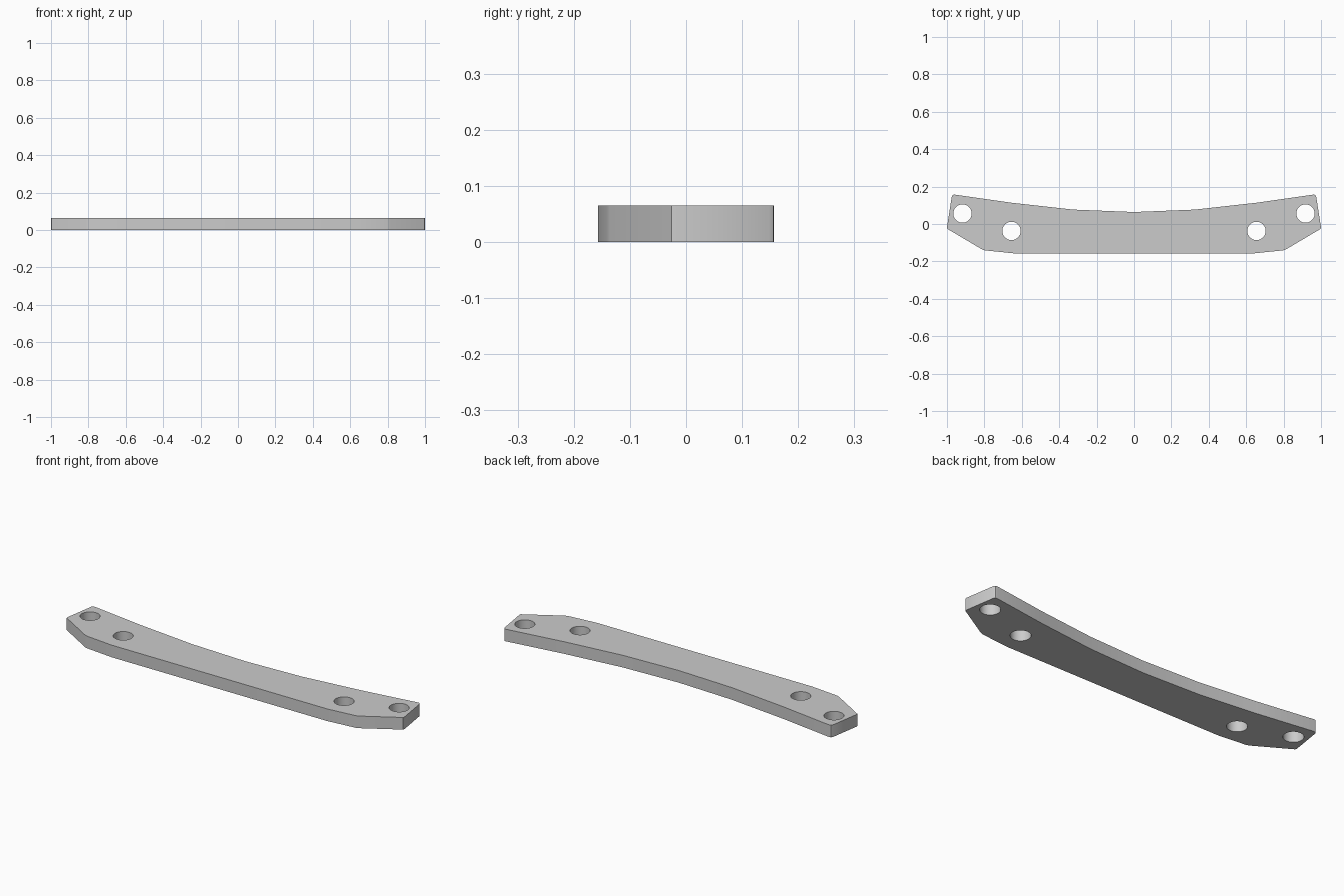
import bpy
import bmesh
from math import cos, sin, tau, radians

cube = bpy.data.objects.get("Cube")
if cube:
    bpy.data.objects.remove(cube, do_unlink=True)

THICKNESS = 0.065
HOLE_RADIUS = 0.049

# Plain grey finish
grey = bpy.data.materials.new("plain grey")
grey.use_nodes = True
colour = (0.6, 0.6, 0.6, 1)
grey.diffuse_color = colour
grey.node_tree.nodes["Principled BSDF"].inputs["Base Color"].default_value = colour

# Half outline from the concave back edge round the chamfered end to the front
half = [(0.325, 0.077), (0.65, 0.113), (0.958, 0.157), (0.968, 0.156),
        (0.974, 0.148), (1.0, -0.018), (0.998, -0.026), (0.812, -0.136),
        (0.798, -0.141), (0.64, -0.157)]
outline = [(0, 0.064)] + half + [(-x, y) for x, y in reversed(half)]


def add_loop(bm, points):
    verts = [bm.verts.new((x, y, 0)) for x, y in points]
    return [bm.edges.new((a, b)) for a, b in zip(verts, verts[1:] + verts[:1])]


def circle(cx, cy, radius, sides=40):
    return [(cx + radius * cos(tau * i / sides), cy + radius * sin(tau * i / sides))
            for i in range(sides)]


# Flat plate with two bolt holes in each end, extruded to its thickness
bm = bmesh.new()
edges = add_loop(bm, outline)
for side in (1, -1):
    for x, y in ((0.917, 0.056), (0.655, -0.037)):
        edges += add_loop(bm, circle(side * x, y, HOLE_RADIUS))
bmesh.ops.triangle_fill(bm, edges=edges, use_beauty=True, normal=(0, 0, 1))
extruded = bmesh.ops.extrude_face_region(bm, geom=bm.faces[:], use_keep_orig=True)
top = [v for v in extruded["geom"] if isinstance(v, bmesh.types.BMVert)]
bmesh.ops.translate(bm, verts=top, vec=(0, 0, THICKNESS))
bmesh.ops.recalc_face_normals(bm, faces=bm.faces[:])

mesh = bpy.data.meshes.new("curved_mounting_plate")
bm.to_mesh(mesh)
bm.free()
mesh.materials.append(grey)
plate = bpy.data.objects.new("curved_mounting_plate", mesh)
bpy.context.collection.objects.link(plate)

# Smooth walls with crisp rims
bpy.ops.object.select_all(action="DESELECT")
plate.select_set(True)
bpy.context.view_layer.objects.active = plate
bpy.ops.object.shade_smooth_by_angle(angle=radians(30))
